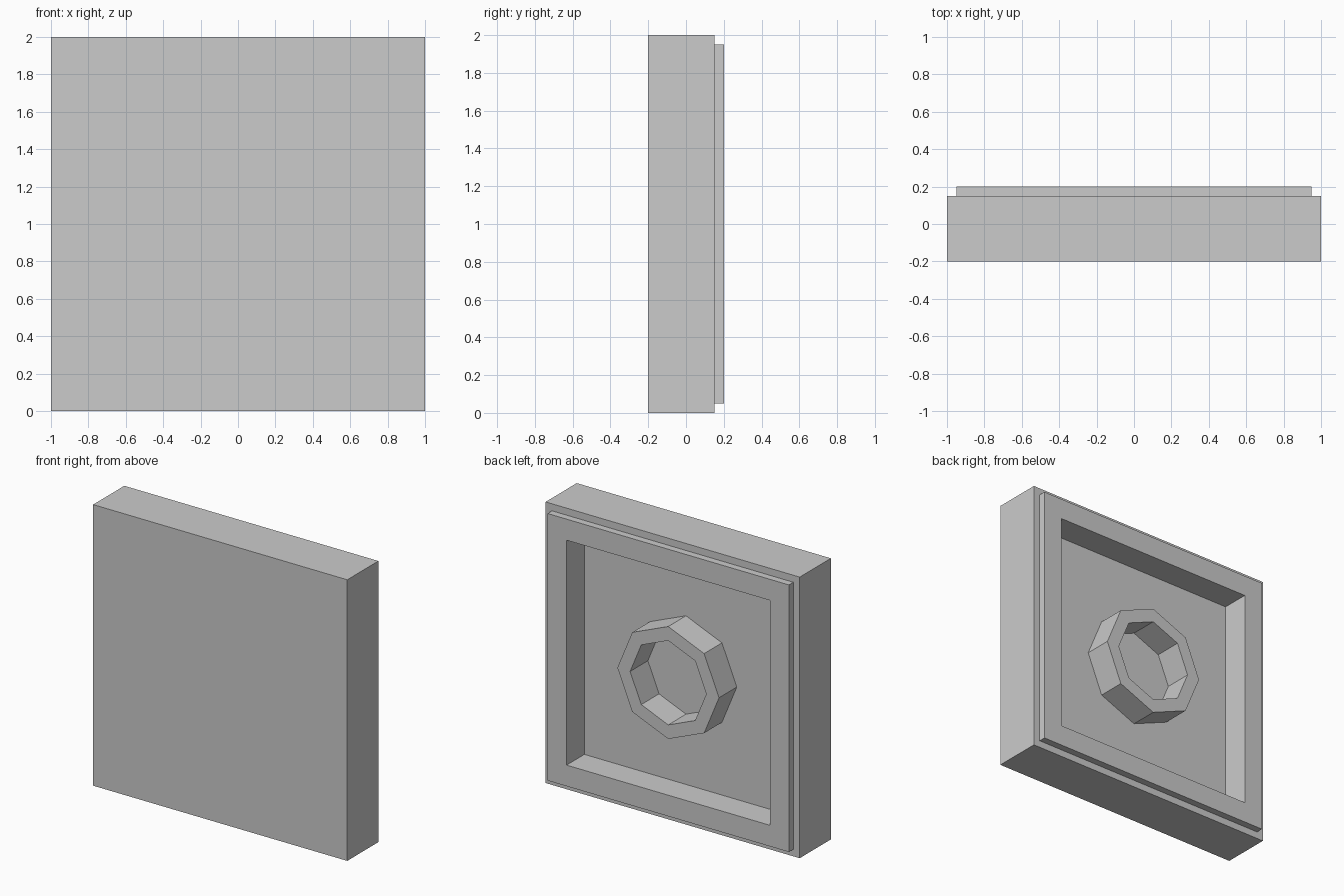
import bpy, bmesh
from math import cos, sin, tau
from mathutils import Vector

cube = bpy.data.objects.get("Cube")
if cube:
    bpy.data.objects.remove(cube, do_unlink=True)

# Single plain grey
grey = bpy.data.materials.new("plain_grey")
grey.use_nodes = True
colour = (0.6, 0.6, 0.6, 1)
grey.diffuse_color = colour
grey.node_tree.nodes["Principled BSDF"].inputs["Base Color"].default_value = colour


def finish(bm, name):
    bmesh.ops.recalc_face_normals(bm, faces=bm.faces[:])
    mesh = bpy.data.meshes.new(name)
    bm.to_mesh(mesh)
    bm.free()
    mesh.materials.append(grey)
    obj = bpy.data.objects.new(name, mesh)
    bpy.context.collection.objects.link(obj)
    return obj


def step_in(bm, face, inset, depth):
    """Inset a face, then extrude its middle along y."""
    bmesh.ops.inset_region(bm, faces=[face], thickness=inset, use_even_offset=True)
    middle = bmesh.ops.extrude_discrete_faces(bm, faces=[face])["faces"][0]
    bmesh.ops.translate(bm, verts=middle.verts[:], vec=(0, depth, 0))
    return middle


# Square panel with a raised back rim and a recessed pocket
bm = bmesh.new()
bmesh.ops.create_cube(bm, size=1)
bmesh.ops.scale(bm, verts=bm.verts[:], vec=(2, 0.35, 2))
bmesh.ops.translate(bm, verts=bm.verts[:], vec=(0, -0.025, 1))
back = max(bm.faces, key=lambda f: f.calc_center_median().y)
back = step_in(bm, back, 0.05, 0.05)
step_in(bm, back, 0.15, -0.2)
finish(bm, "panel")

# Octagonal stud ring standing on the pocket floor, flush with the rim
SIDES = 8
bm = bmesh.new()
loops = []
for radius, y in ((0.4, 0), (0.4, 0.2), (0.3, 0.2), (0.3, 0)):
    loops.append([bm.verts.new(Vector((radius * cos(tau * i / SIDES), y,
                                       1 + radius * sin(tau * i / SIDES))))
                  for i in range(SIDES)])
for a, b in zip(loops, loops[1:] + loops[:1]):
    for i in range(SIDES):
        j = (i + 1) % SIDES
        bm.faces.new((a[i], a[j], b[j], b[i]))
finish(bm, "stud_ring")
